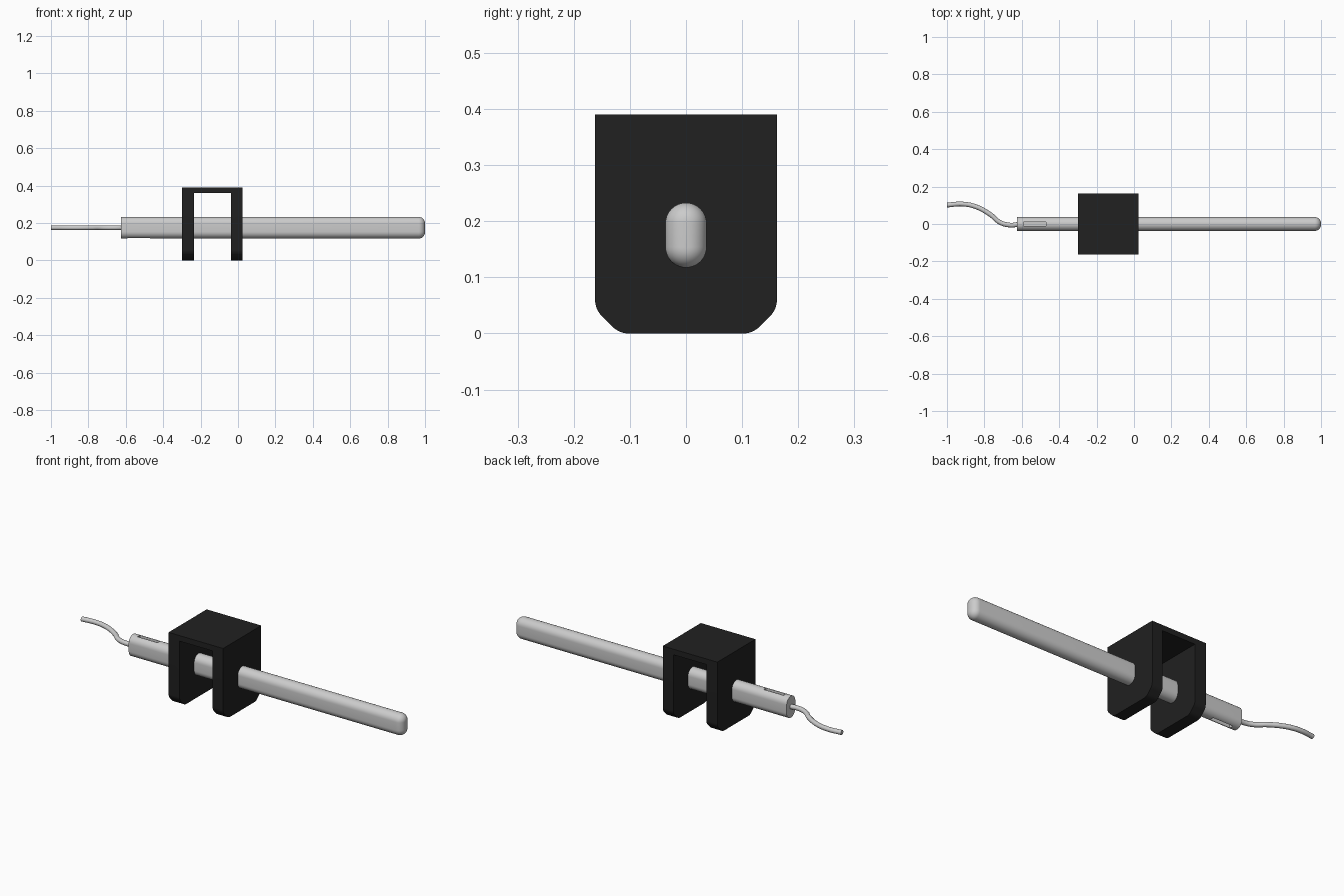
import bpy, bmesh, math
from mathutils import Vector

if "Cube" in bpy.data.objects:
    bpy.data.objects.remove(bpy.data.objects["Cube"])

ROD_Z = 0.175


def make_object(name, bm):
    bmesh.ops.recalc_face_normals(bm, faces=bm.faces)
    mesh = bpy.data.meshes.new(name)
    bm.to_mesh(mesh)
    bm.free()
    ob = bpy.data.objects.new(name, mesh)
    bpy.context.collection.objects.link(ob)
    return ob


def activate(ob):
    bpy.ops.object.select_all(action='DESELECT')
    bpy.context.view_layer.objects.active = ob
    ob.select_set(True)


def smooth(ob, degrees=35):
    activate(ob)
    bpy.ops.object.shade_smooth_by_angle(angle=math.radians(degrees))


def cut_box(ob, lo, hi):
    bm = bmesh.new()
    bmesh.ops.create_cube(bm, size=1)
    lo, hi = Vector(lo), Vector(hi)
    for v in bm.verts:
        v.co = (lo + hi) / 2 + v.co * (hi - lo)
    cutter = make_object("cutter", bm)
    cutter.hide_render = True
    mod = ob.modifiers.new("cut", 'BOOLEAN')
    mod.operation = 'DIFFERENCE'
    mod.solver = 'EXACT'
    mod.object = cutter
    activate(ob)
    bpy.ops.object.modifier_apply(modifier=mod.name)
    bpy.data.objects.remove(cutter, do_unlink=True)


def loft(name, rings):
    bm = bmesh.new()
    loops = [[bm.verts.new(p) for p in ring] for ring in rings]
    n = len(loops[0])
    for a, b in zip(loops, loops[1:]):
        for i in range(n):
            j = (i + 1) % n
            bm.faces.new((a[i], a[j], b[j], b[i]))
    bm.faces.new(loops[0])
    bm.faces.new(loops[-1])
    return make_object(name, bm)


# Rod: oblong section with a rounded far end
def oblong(x, inset=0.0, seg=16):
    r, half = 0.037 - inset, 0.021
    ring = []
    for start, offset in ((0, half), (math.pi, -half)):
        for i in range(seg + 1):
            a = start + math.pi * i / seg
            ring.append((x, r * math.cos(a), ROD_Z + offset + r * math.sin(a)))
    return ring


R = 0.034
rings = [oblong(-0.625)]
for i in range(9):
    a = math.pi / 2 * i / 8
    rings.append(oblong(1.0 - R + R * math.sin(a), R * (1 - math.cos(a))))
rod = loft("rod", rings)

# Narrow pockets in the rod's top and underside
for lo_z, hi_z in ((0.208, 0.26), (0.09, 0.142)):
    cut_box(rod, (-0.59, -0.011, lo_z), (-0.47, 0.011, hi_z))
smooth(rod)

# Bracket: chamfered block with softened lower corners and an open channel
bm = bmesh.new()
W, C = 0.162, 0.043
profile = [(-W, 0.39), (-W, C), (C - W, 0), (W - C, 0), (W, C), (W, 0.39)]
face = bm.faces.new([bm.verts.new((-0.3, y, z)) for y, z in profile])
ext = bmesh.ops.extrude_face_region(bm, geom=[face])
for v in ext["geom"]:
    if isinstance(v, bmesh.types.BMVert):
        v.co.x = 0.025
corners = [e for e in bm.edges
           if abs(e.verts[0].co.x - e.verts[1].co.x) > 0.1 and e.verts[0].co.z < 0.1]
bmesh.ops.bevel(bm, geom=corners, offset=0.015, offset_type='OFFSET',
                segments=6, profile=0.5, affect='EDGES')
bracket = make_object("bracket", bm)
cut_box(bracket, (-0.235, -0.3, -0.1), (-0.038, 0.3, 0.36))
smooth(bracket)
black = bpy.data.materials.new("black")
black.diffuse_color = (0.015, 0.015, 0.015, 1)
black.use_nodes = True
black.node_tree.nodes["Principled BSDF"].inputs["Base Color"].default_value = black.diffuse_color
bracket.data.materials.append(black)

# Cable: wavy tube leaving the near end of the rod
path = [(-0.61, 0.0), (-0.66, -0.006), (-0.715, 0.008), (-0.77, 0.052),
        (-0.85, 0.094), (-0.92, 0.107), (-1.0, 0.101)]
curve = bpy.data.curves.new("cable", 'CURVE')
curve.dimensions = '3D'
curve.bevel_depth = 0.0125
curve.bevel_resolution = 4
curve.resolution_u = 8
curve.use_fill_caps = True
spline = curve.splines.new('BEZIER')
spline.bezier_points.add(len(path) - 1)
for bp, (x, y) in zip(spline.bezier_points, path):
    bp.co = (x, y, ROD_Z)
    bp.handle_left_type = bp.handle_right_type = 'AUTO'
cable = bpy.data.objects.new("cable", curve)
bpy.context.collection.objects.link(cable)
activate(cable)
bpy.ops.object.convert(target='MESH')
smooth(bpy.context.view_layer.objects.active, 40)
